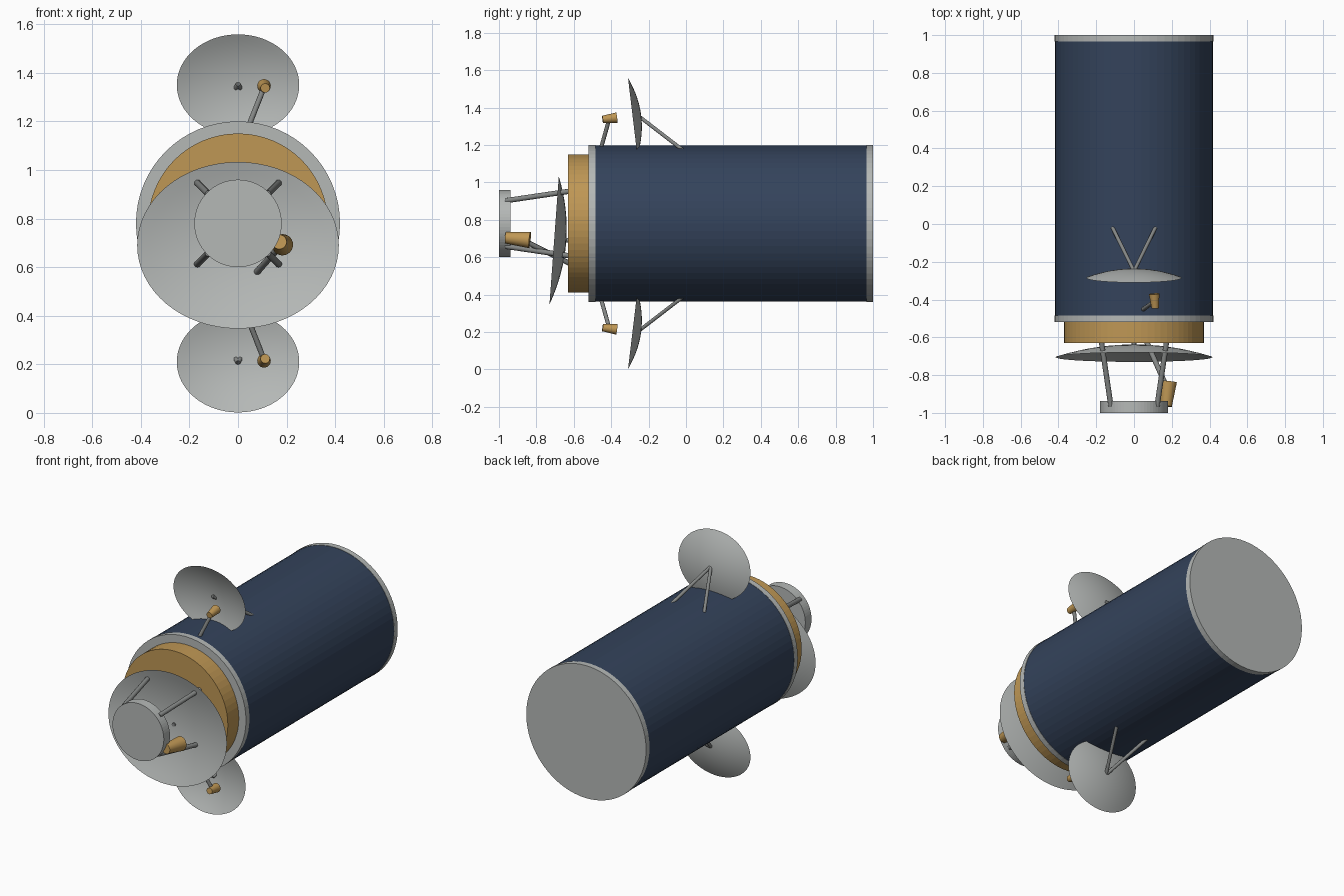
import bpy, bmesh, math
from mathutils import Vector

if "Cube" in bpy.data.objects:
    bpy.data.objects.remove(bpy.data.objects["Cube"], do_unlink=True)

AXIS_Z = 0.78  # height of the body axis


def material(name, r, g, b):
    m = bpy.data.materials.new(name)
    m.use_nodes = True
    m.diffuse_color = (r, g, b, 1)
    m.node_tree.nodes["Principled BSDF"].inputs["Base Color"].default_value = (r, g, b, 1)
    return m


BLUE = material("navy blue", 0.034, 0.056, 0.105)
GREY = material("light grey", 0.46, 0.48, 0.47)
GOLD = material("gold", 0.52, 0.31, 0.09)
STEEL = material("strut grey", 0.23, 0.24, 0.235)


def finish(name, bm, mat, smooth):
    mesh = bpy.data.meshes.new(name)
    bm.to_mesh(mesh)
    bm.free()
    mesh.materials.append(mat)
    obj = bpy.data.objects.new(name, mesh)
    bpy.context.collection.objects.link(obj)
    if smooth:
        bpy.ops.object.select_all(action='DESELECT')
        obj.select_set(True)
        bpy.context.view_layer.objects.active = obj
        bpy.ops.object.shade_smooth_by_angle(angle=math.radians(40))
    return obj


def rod(name, start, end, r1, r2, mat, sides=12, smooth=True):
    """Closed cylinder or cone between two points."""
    a, b = Vector(start), Vector(end)
    bm = bmesh.new()
    bmesh.ops.create_cone(bm, cap_ends=True, segments=sides,
                          radius1=r1, radius2=r2, depth=(b - a).length)
    turn = (b - a).to_track_quat('Z', 'Y').to_matrix().to_4x4()
    turn.translation = (a + b) / 2
    bm.transform(turn)
    return finish(name, bm, mat, smooth)


def drum(name, y0, y1, radius, mat):
    rod(name, (0, y0, AXIS_Z), (0, y1, AXIS_Z), radius, radius, mat, 64, False)


def dish(name, centre, half_width, up, depth, rings=8, sides=64):
    """Shallow elliptical bowl, open towards the front."""
    c, u = Vector(centre), Vector(up)
    side = math.copysign(1, u.z)
    back = Vector((0, u.z, -u.y)).normalized() * side
    bm = bmesh.new()
    tip = bm.verts.new(c + back * depth)
    last = None
    for i in range(1, rings + 1):
        t = i / rings
        ring = []
        for k in range(sides):
            a = math.tau * k / sides * side
            ring.append(bm.verts.new(c + Vector((half_width * t * math.cos(a), 0, 0))
                                     + u * t * math.sin(a) + back * depth * (1 - t * t)))
        for k in range(sides):
            n = (k + 1) % sides
            if last:
                bm.faces.new((last[k], ring[k], ring[n], last[n]))
            else:
                bm.faces.new((tip, ring[k], ring[n]))
        last = ring
    finish(name, bm, GREY, True)


# Body
drum("body_drum", -0.49, 0.97, 0.418, BLUE)
drum("front_rim", -0.52, -0.485, 0.42, GREY)
drum("rear_rim", 0.965, 1.0, 0.42, GREY)
drum("gold_collar", -0.63, -0.51, 0.37, GOLD)

# Front disc on four struts
drum("front_disc", -1.0, -0.938, 0.18, GREY)
for sx, x_name in ((1, "left"), (-1, "right")):
    for sz, z_name in ((1, "upper"), (-1, "lower")):
        rod(f"disc_strut_{z_name}_{x_name}",
            (sx * 0.173, -0.62, AXIS_Z + sz * 0.173),
            (sx * 0.122, -0.965, AXIS_Z + sz * 0.122), 0.014, 0.014, STEEL)

# Main dish with its offset feed
dish("main_dish", (0, -0.705, 0.69), 0.415, (0, 0.025, 0.343), 0.065)
rod("main_dish_mount", (0, -0.62, 0.69), (0, -0.647, 0.69), 0.012, 0.012, STEEL)
rod("main_feed_strut", (0.065, -0.62, 0.565), (0.176, -0.87, 0.69), 0.014, 0.014, STEEL)
rod("main_feed_horn", (0.183, -0.835, 0.692), (0.17, -0.965, 0.704), 0.044, 0.03, GOLD, 24)

# Small dishes above and below the body
for s, place in ((1, "upper"), (-1, "lower")):
    def at(x, y, height):
        return (x, y, AXIS_Z + s * height)

    dish(f"{place}_dish", at(0, -0.285, 0.57), 0.252, (0, -0.025, s * 0.208), 0.046)
    for sx, x_name in ((1, "left"), (-1, "right")):
        rod(f"{place}_dish_strut_{x_name}", at(0, -0.25, 0.572),
            at(sx * 0.113, -0.02, 0.395), 0.01, 0.01, STEEL)
    rod(f"{place}_feed_strut", at(0.04, -0.458, 0.39), at(0.107, -0.41, 0.56),
        0.011, 0.011, STEEL)
    rod(f"{place}_feed_horn", at(0.107, -0.37, 0.566), at(0.112, -0.446, 0.557),
        0.028, 0.019, GOLD, 24)
